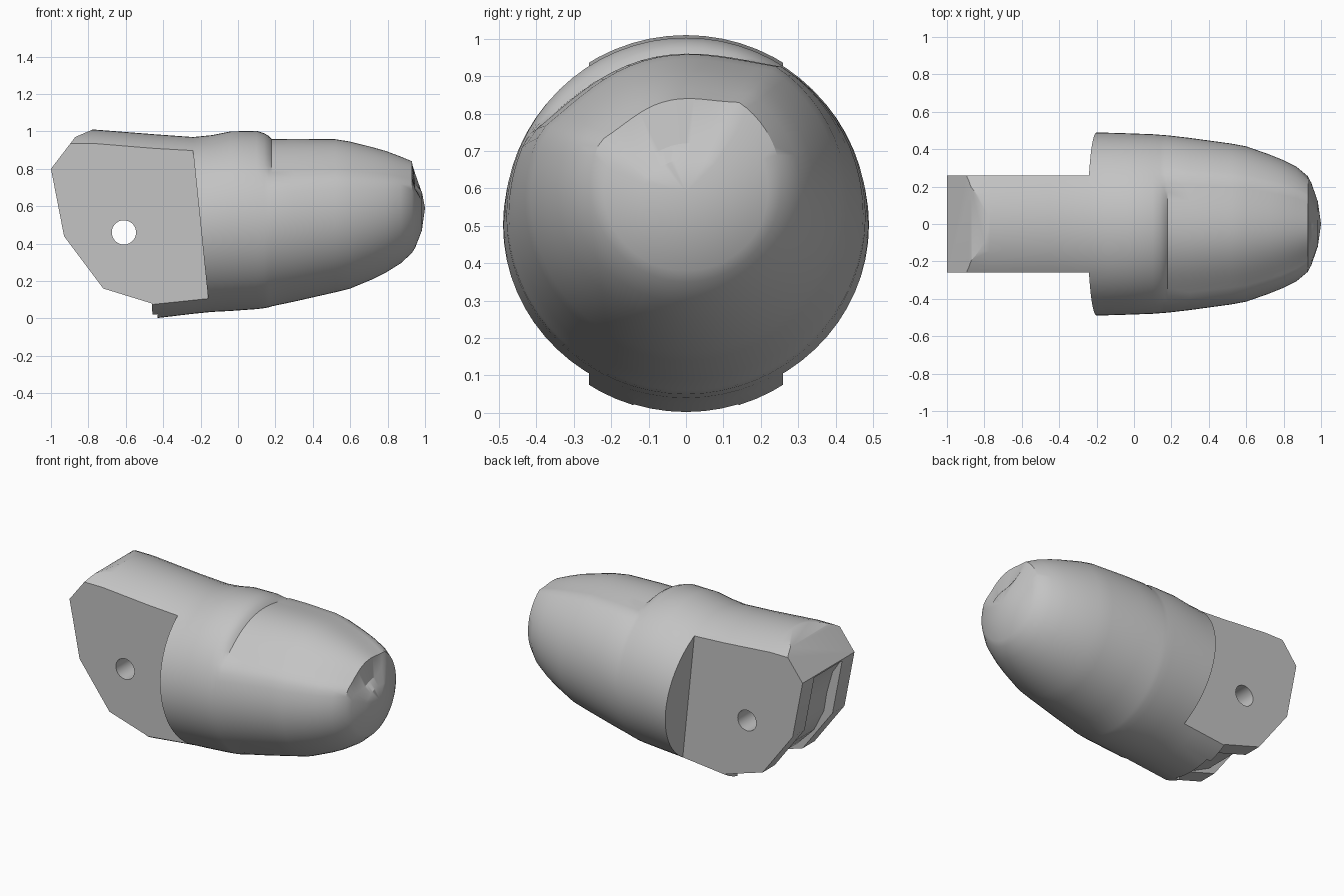
import bpy, bmesh, math

cube = bpy.data.objects.get("Cube")
if cube:
    bpy.data.objects.remove(cube, do_unlink=True)

grey = bpy.data.materials.new("plain_grey")
grey.use_nodes = True
GREY = (0.55, 0.55, 0.55, 1)
grey.diffuse_color = GREY
grey.node_tree.nodes["Principled BSDF"].inputs["Base Color"].default_value = GREY


def to_object(bm, name):
    bmesh.ops.recalc_face_normals(bm, faces=bm.faces)
    mesh = bpy.data.meshes.new(name)
    bm.to_mesh(mesh)
    bm.free()
    mesh.materials.append(grey)
    obj = bpy.data.objects.new(name, mesh)
    bpy.context.collection.objects.link(obj)
    return obj


def side_prism(name, outline, y0, y1):
    """Extrude an x-z outline along y."""
    bm = bmesh.new()
    face = bm.faces.new([bm.verts.new((x, y0, z)) for x, z in outline])
    grown = bmesh.ops.extrude_face_region(bm, geom=[face])["geom"]
    moved = [g for g in grown if isinstance(g, bmesh.types.BMVert)]
    bmesh.ops.translate(bm, verts=moved, vec=(0, y1 - y0, 0))
    return to_object(bm, name)


def cut(target, cutter, operation="DIFFERENCE"):
    mod = target.modifiers.new("cut", "BOOLEAN")
    mod.operation, mod.solver, mod.object = operation, "EXACT", cutter
    bpy.context.view_layer.objects.active = target
    bpy.ops.object.modifier_apply(modifier=mod.name)
    bpy.data.objects.remove(cutter, do_unlink=True)


# Body rings: x, bottom, top, half width, depth of nail recess
RINGS = [
    (-1.05, 0.0, 1.01, 0.50, 0), (-0.77, 0.0, 1.01, 0.50, 0),
    (-0.45, 0.0, 0.985, 0.49, 0), (-0.24, 0.025, 0.97, 0.49, 0),
    (-0.14, 0.035, 0.98, 0.488, 0), (-0.04, 0.04, 1.0, 0.485, 0),
    (0.10, 0.05, 1.003, 0.48, 0), (0.14, 0.055, 0.995, 0.477, 0.005),
    (0.165, 0.06, 0.995, 0.475, 0.02), (0.18, 0.065, 1.0, 0.474, 0.042),
    (0.30, 0.09, 1.003, 0.46, 0.043), (0.52, 0.14, 1.0, 0.43, 0.042),
    (0.60, 0.16, 0.985, 0.415, 0.04), (0.72, 0.21, 0.955, 0.373, 0.04),
    (0.79, 0.245, 0.935, 0.345, 0.04), (0.87, 0.295, 0.905, 0.305, 0.04),
    (0.93, 0.35, 0.875, 0.255, 0.035), (0.948, 0.38, 0.81, 0.22, 0.09),
    (0.983, 0.47, 0.69, 0.12, 0.012),
]
SIDES = 64
NAIL_MID, NAIL_HALF = math.radians(105), math.radians(49)

bm = bmesh.new()
loops = []
for x, bottom, top, half_width, recess in RINGS:
    mid, half_height = (bottom + top) / 2, (top - bottom) / 2
    loop = []
    for i in range(SIDES):
        a = math.tau * i / SIDES
        t = min(1, abs(a - NAIL_MID) / NAIL_HALF)
        k = 1 - recess * (1 - t ** 4) / half_height
        loop.append(bm.verts.new((x, half_width * k * math.cos(a),
                                  mid + half_height * k * math.sin(a))))
    loops.append(loop)
for a, b in zip(loops, loops[1:]):
    for i in range(SIDES):
        j = (i + 1) % SIDES
        bm.faces.new((a[i], a[j], b[j], b[i]))
bm.faces.new(loops[0])
tip = bm.verts.new((1.0, 0, 0.59))
for i in range(SIDES):
    bm.faces.new((loops[-1][i], loops[-1][(i + 1) % SIDES], tip))
body = to_object(bm, "finger_body")

# Angled rear end of the hinge tongue
cut(body, side_prism("rear_trim", [
    (-1.0, 0.8), (-0.93, 0.44), (-0.72, 0.16), (-0.46, 0.08), (-0.45, -0.2),
    (1.2, -0.2), (1.2, 1.2), (-0.77, 1.2), (-0.77, 1.013), (-0.87, 0.97)],
    -0.8, 0.8), "INTERSECT")

# Flat cheeks with a slanted shoulder
for side in (-1, 1):
    cut(body, side_prism("cheek_cut", [
        (-1.2, -0.2), (-0.128, -0.2), (-0.272, 1.2), (-1.2, 1.2)],
        side * 0.26, side * 0.8))

# Slot between the two rear prongs
cut(body, side_prism("slot_cut", [
    (-1.2, 0.79), (-0.99, 0.79), (-0.93, 0.70), (-0.89, 0.56), (-0.87, 0.44),
    (-0.80, 0.30), (-0.68, 0.18), (-0.54, 0.11), (-0.43, 0.08),
    (-0.43, -0.2), (-1.2, -0.2)], -0.14, 0.14))

# Hinge pin hole
HOLE = [(-0.61 + 0.065 * math.cos(math.tau * i / 32),
         0.46 + 0.065 * math.sin(math.tau * i / 32)) for i in range(32)]
cut(body, side_prism("pin_hole", HOLE, -0.6, 0.6))

bpy.ops.object.select_all(action="DESELECT")
body.select_set(True)
bpy.context.view_layer.objects.active = body
bpy.ops.object.shade_smooth_by_angle(angle=math.radians(30))
